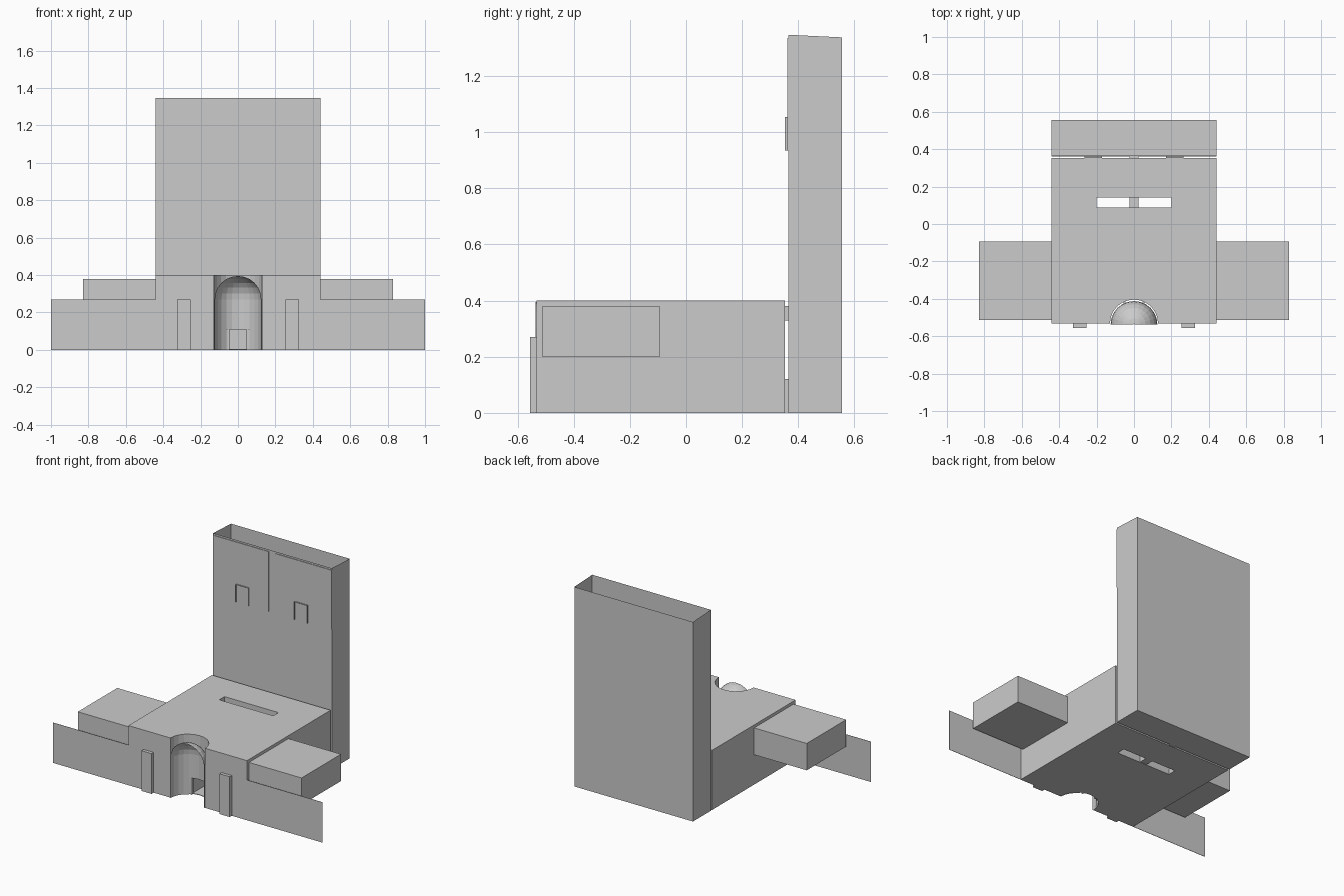
import bpy, bmesh, math
from mathutils import Vector

if "Cube" in bpy.data.objects:
    bpy.data.objects.remove(bpy.data.objects["Cube"])

stone = bpy.data.materials.new("pale grey")
stone.use_nodes = True
GREY = (0.6, 0.6, 0.6, 1)
stone.diffuse_color = GREY
stone.node_tree.nodes["Principled BSDF"].inputs["Base Color"].default_value = GREY


def finish(name, bm):
    mesh = bpy.data.meshes.new(name)
    bm.to_mesh(mesh)
    bm.free()
    mesh.materials.append(stone)
    ob = bpy.data.objects.new(name, mesh)
    bpy.context.collection.objects.link(ob)
    return ob


def box(name, x, y, z, drop=()):
    """Box from ranges; drop lists the directions of faces left open."""
    bm = bmesh.new()
    bmesh.ops.create_cube(bm, size=1)
    for v in bm.verts:
        v.co = [r[0] if c < 0 else r[1] for c, r in zip(v.co, (x, y, z))]
    bm.normal_update()
    gone = [f for f in bm.faces if any(f.normal.dot(Vector(d)) > 0.9 for d in drop)]
    bmesh.ops.delete(bm, geom=gone, context='FACES')
    return finish(name, bm)


def pair(name, x, y, z, drop=()):
    """Matching parts on the left and right."""
    box("left_" + name, x, y, z, drop)
    box("right_" + name, (-x[1], -x[0]), y, z, drop)


def cut(target, cutter):
    cutter.hide_render = True
    cutter.hide_viewport = True
    mod = target.modifiers.new(cutter.name, 'BOOLEAN')
    mod.operation = 'DIFFERENCE'
    mod.solver = 'EXACT'
    mod.object = cutter


FRONT, BACK, W, TOP = -0.533, 0.353, 0.44, 0.4
R, STEPS, SPRING = 0.125, 12, 0.27
angles = [math.pi * i / STEPS for i in range(STEPS + 1)]

# Main block: plan outline with a round niche in the front, extruded up
bm = bmesh.new()
plan = [(W, FRONT), (W, BACK), (-W, BACK), (-W, FRONT)]
plan += [(-(R + 0.004) * math.cos(a), FRONT + (R + 0.004) * math.sin(a)) for a in angles]
base = bm.faces.new([bm.verts.new((x, y, 0)) for x, y in plan])
up = bmesh.ops.extrude_face_region(bm, geom=[base])["geom"]
bmesh.ops.translate(bm, vec=(0, 0, TOP), verts=[g for g in up if isinstance(g, bmesh.types.BMVert)])
bmesh.ops.recalc_face_normals(bm, faces=bm.faces)
body = finish("main_block", bm)

# Slot through the block and a low passage behind the niche
cut(body, box("slot_cutter", (-0.2, 0.2), (0.087, 0.143), (-0.1, 0.5)))
cut(body, box("passage_cutter", (-0.05, 0.05), (-0.45, 0.02), (0.004, 0.11)))

# Niche lining: half cylinder under a quarter dome, open at the doorway
bm = bmesh.new()
rings = [(R, 0), (R, 0.11), (R, SPRING)]
rings += [(R * math.cos(t), SPRING + R * math.sin(t)) for t in
          [math.pi / 2 * i / 6 for i in range(1, 6)]] + [(0.002, SPRING + R)]
grid = [[bm.verts.new((r * math.cos(a), FRONT - 0.004 + r * math.sin(a), z)) for a in angles]
        for r, z in rings]
for j in range(len(grid) - 1):
    for i in range(STEPS):
        if j == 0 and abs(i - (STEPS - 1) / 2) < 2:
            continue
        bm.faces.new((grid[j][i], grid[j + 1][i], grid[j + 1][i + 1], grid[j][i + 1]))
finish("niche_lining", bm)

# Door jambs, and the bar that links block and tower through the slot
pair("door_jamb", (0.045, 0.055), (-0.425, -0.4), (0, 0.11))
box("low_link", (-0.025, 0.025), (0.08, 0.367), (0.002, 0.12))
box("high_link", (-0.025, 0.025), (0.34, 0.367), (0.33, 0.38))

# Side wings, thin front screens and front pilasters
pair("wing", (W, 0.83), (-0.512, -0.094), (0.2, 0.38))
pair("front_screen", (W, 1.0), (FRONT, FRONT + 0.002), (0, SPRING))
pair("pilaster", (0.253, 0.327), (-0.555, FRONT), (0, SPRING))

# Tower: tall open-topped shell, its rear edge slightly lower
tower = box("tower", (-W, W), (0.365, 0.555), (0, 1.347), drop=[(0, 0, 1)])
for v in tower.data.vertices:
    if v.co.z > 1 and v.co.y > 0.5:
        v.co.z -= 0.009

# Raised panels and small open hoods on the tower front
pair("tower_panel", (0.025, W), (0.361, 0.365), (0.935, 1.335))
pair("window_hood", (0.17, 0.265), (0.352, 0.362), (0.935, 1.055),
     drop=[(0, -1, 0), (0, 1, 0), (0, 0, -1)])
